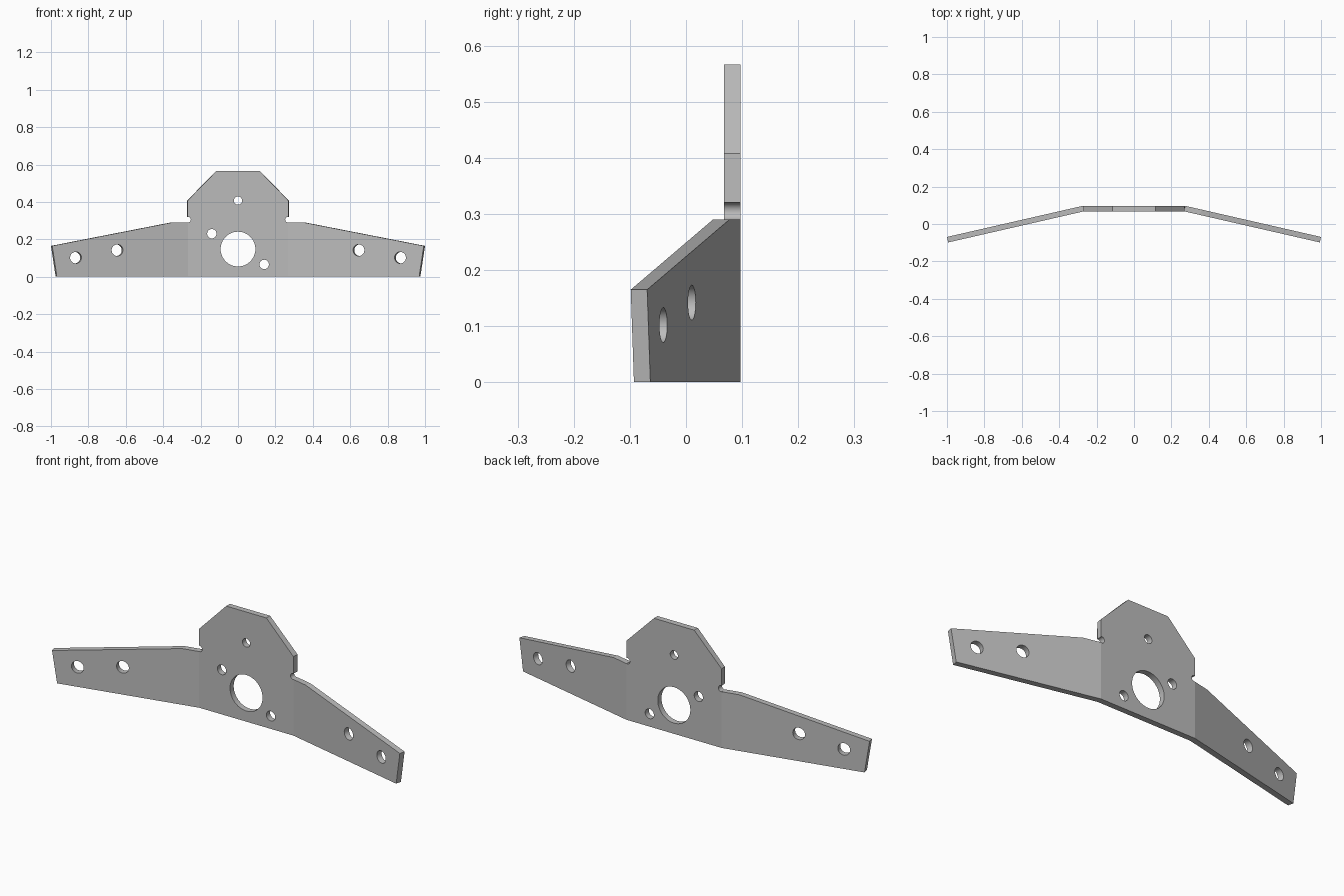
import bpy
import bmesh
from math import radians, sin, cos, tan, tau

cube = bpy.data.objects.get("Cube")
if cube:
    bpy.data.objects.remove(cube)

BEND_X = 0.272            # fold lines between plate and wings
FOLD = radians(12.9)      # wings fold towards the front
THICK = 0.03
BACK_Y = 0.0975
SEGMENTS = 48


def unfold(x):
    """Distance from the centre along the unfolded sheet."""
    return BEND_X + (x - BEND_X) / cos(FOLD)


def arc(cx, cz, r, start=0.0, sweep=tau, n=SEGMENTS):
    return [(cx + r * cos(start + sweep * i / n), cz + r * sin(start + sweep * i / n))
            for i in range(n)]


def mirror(points):
    return [(-x, z) for x, z in reversed(points)]


def add_panel(bm, *loops):
    """Fill an outline, leaving the further loops open as holes."""
    edges = []
    for loop in loops:
        verts = [bm.verts.new((x, 0, z)) for x, z in loop]
        edges += [bm.edges.new((a, b)) for a, b in zip(verts, verts[1:] + verts[:1])]
    bmesh.ops.triangle_fill(bm, use_beauty=True, edges=edges, normal=(0, -1, 0))


# Centre plate: half outline with the round bend relief, then mirrored
half = [(BEND_X, 0.0)]
relief = arc(0.268, 0.305, 0.0155, radians(-75), radians(-210), 30)
half += [(BEND_X, 0.29)] + relief[1:]
half += [(BEND_X, 0.32), (BEND_X, 0.408), (0.115, 0.566)]
centre_holes = [arc(0, 0.148, 0.093), arc(0, 0.407, 0.022),
                arc(-0.14, 0.23, 0.025), arc(0.14, 0.066, 0.025)]

# Tapered wing with two bolt holes
wing = [(BEND_X, 0.0), (unfold(0.975), 0.0), (unfold(1.0), 0.165),
        (unfold(0.36), 0.29), (BEND_X, 0.29)]
wing_holes = [arc(unfold(0.652), 0.142, 0.031), arc(unfold(0.874), 0.102, 0.031)]

bm = bmesh.new()
add_panel(bm, half + mirror(half), *centre_holes)
add_panel(bm, wing, *wing_holes)
add_panel(bm, mirror(wing), *[mirror(h) for h in wing_holes])
bmesh.ops.remove_doubles(bm, verts=bm.verts, dist=0.0002)

# Thicken the flat sheet
grown = bmesh.ops.extrude_face_region(bm, geom=bm.faces[:])["geom"]
for v in grown:
    if isinstance(v, bmesh.types.BMVert):
        v.co.y = -THICK

# Fold the wings, mitring the fold lines
for v in bm.verts:
    side = 1 if v.co.x > 0 else -1
    along, depth = abs(v.co.x) - BEND_X, -v.co.y
    if along > 0.0005:
        v.co.x = side * (BEND_X + along * cos(FOLD) - depth * sin(FOLD))
        v.co.y = -along * sin(FOLD) - depth * cos(FOLD)
    elif along > -0.0005:
        v.co.x = side * (BEND_X - depth * tan(FOLD / 2))
    v.co.y += BACK_Y
bmesh.ops.recalc_face_normals(bm, faces=bm.faces)

mesh = bpy.data.meshes.new("folded_bracket")
bm.to_mesh(mesh)
bm.free()
bracket = bpy.data.objects.new("folded_bracket", mesh)
bpy.context.scene.collection.objects.link(bracket)

# Plain grey metal
grey = bpy.data.materials.new("grey_metal")
grey.use_nodes = True
colour = (0.5, 0.5, 0.5, 1)
grey.diffuse_color = colour
grey.node_tree.nodes["Principled BSDF"].inputs["Base Color"].default_value = colour
mesh.materials.append(grey)

# Round holes are smooth, folds and rims stay crisp
bpy.ops.object.select_all(action="DESELECT")
bracket.select_set(True)
bpy.context.view_layer.objects.active = bracket
bpy.ops.object.shade_smooth_by_angle(angle=radians(9))
